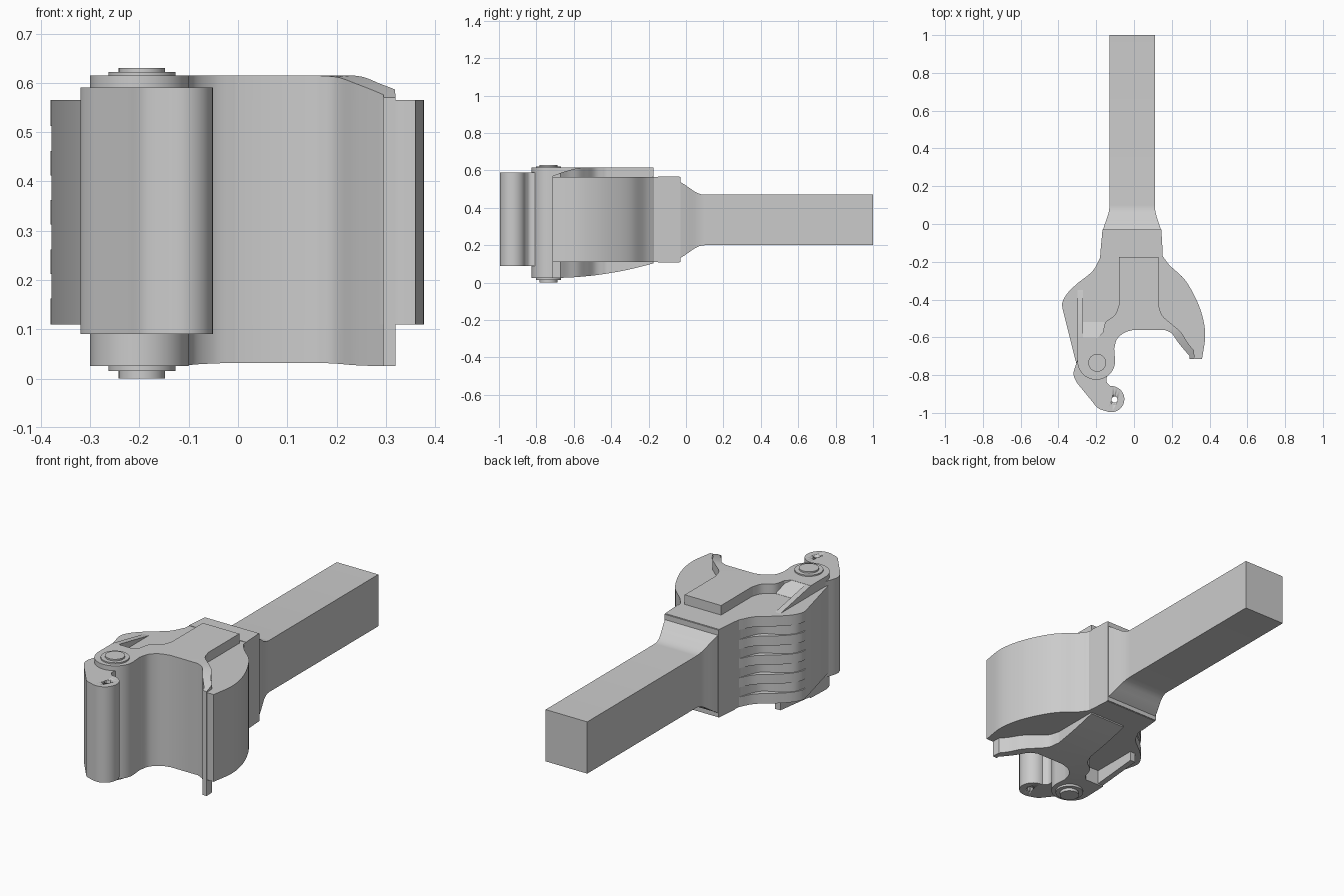
import bpy, bmesh, math
from mathutils import Vector

if "Cube" in bpy.data.objects:
    bpy.data.objects.remove(bpy.data.objects["Cube"])


def finish(name, bm):
    bmesh.ops.recalc_face_normals(bm, faces=bm.faces[:])
    me = bpy.data.meshes.new(name)
    bm.to_mesh(me)
    bm.free()
    ob = bpy.data.objects.new(name, me)
    bpy.context.collection.objects.link(ob)
    bpy.ops.object.select_all(action='DESELECT')
    ob.select_set(True)
    bpy.context.view_layer.objects.active = ob
    bpy.ops.object.shade_smooth_by_angle(angle=math.radians(30))
    return ob


def loft(name, rings):
    bm = bmesh.new()
    vs = [[bm.verts.new(p) for p in r] for r in rings]
    n = len(rings[0])
    for a, b in zip(vs, vs[1:]):
        for i in range(n):
            j = (i + 1) % n
            bm.faces.new((a[i], a[j], b[j], b[i]))
    caps = [bm.faces.new(vs[0]), bm.faces.new(vs[-1])]
    bmesh.ops.triangulate(bm, faces=caps)
    return finish(name, bm)


def prism(name, pts, z0, z1):
    """Extrude an xy outline; z0 and z1 may be functions of x, y."""
    f = lambda z: z if callable(z) else (lambda x, y: z)
    return loft(name, [[(x, y, f(z)(x, y)) for x, y in pts] for z in (z0, z1)])


def side_prism(name, pts, x0, x1):
    return loft(name, [[(x, y, z) for y, z in pts] for x in (x0, x1)])


def curve(pts, n=6):
    """Smooth Catmull-Rom run through the points."""
    p = [Vector(q) for q in pts]
    p = [2 * p[0] - p[1]] + p + [2 * p[-1] - p[-2]]
    out = []
    for a, b, c, d in zip(p, p[1:], p[2:], p[3:]):
        for i in range(n):
            t = i / n
            out.append(tuple(0.5 * (2 * b + (c - a) * t + (2 * a - 5 * b + 4 * c - d) * t * t
                                    + (3 * b - a - 3 * c + d) * t ** 3)))
    return out + [tuple(p[-2])]


def arc(cx, cy, r, a0, a1, n=20):
    return [(cx + r * math.cos(math.radians(a0 + (a1 - a0) * i / n)),
             cy + r * math.sin(math.radians(a0 + (a1 - a0) * i / n))) for i in range(n + 1)]


def line(a, b, n=8):
    return [(a[0] + (b[0] - a[0]) * i / n, a[1] + (b[1] - a[1]) * i / n) for i in range(n + 1)]


# Handle flaring into the head
rings = []
for y, t in [(1, 0), (.10, 0), (.085, .02), (.065, .10), (.045, .25), (.02, .5),
             (-.01, .80), (-.035, 1)]:
    xl, xr = -.13 - .035 * t, .11 + .033 * t
    zb, zt = .2 - .07 * t, .47 + .07 * t
    rings.append([(xl, y, zb), (xr, y, zb), (xr, y, zt), (xl, y, zt)])
loft("handle", rings)

# Head body: right jaw, inner throat and left flank
right = [(.145, -.03)] + curve([(.152, -.17), (.19, -.22), (.265, -.29), (.32, -.38),
                                (.36, -.48), (.377, -.59), (.36, -.715)])
throat = curve([(.295, -.70), (.24, -.635), (.20, -.58), (.16, -.56)]) \
    + curve([(0, -.56), (-.05, -.575), (-.09, -.61), (-.105, -.66)])
flank_outer = [(-.305, -.74)] + curve([(-.375, -.46), (-.38, -.42), (-.355, -.37), (-.30, -.315),
                                       (-.22, -.25), (-.18, -.18)]) + [(-.167, -.03)]
flank_inner = [(-.305, -.74)] + curve([(-.378, -.45), (-.36, -.385), (-.30, -.335), (-.235, -.30),
                                       (-.205, -.255), (-.18, -.18)]) + [(-.167, -.03)]
front = right + [(.325, -.715)] + throat + [(-.105, -.74)]
prism("head_core", front + flank_inner, .11, .565)

# Ribs on the left flank, separated by four grooves
flank = [(-.2, -.70)] + flank_outer[:-1] + [(-.14, -.18)]
edges = [.11] + [z + s for z in (.187, .287, .387, .487) for s in (-.025, .025)] + [.565]
for i in range(0, len(edges), 2):
    prism("flank_rib", flank, edges[i], edges[i + 1])

# Full-height jaw plate with pivot barrel; top drops at the tip, underside tapers rearward
plate = line((-.08, -.175), (.13, -.175), 4) + line((.13, -.19), (.13, -.42), 8) \
    + curve([(.13, -.43), (.15, -.485), (.20, -.53), (.25, -.575), (.285, -.63), (.318, -.67)]) \
    + [(.32, -.715), (.295, -.715)] + throat + arc(-.2, -.725, .1, 0, -180) \
    + [(-.30, -.6), (-.19, -.6)] + curve([(-.165, -.575), (-.15, -.52), (-.10, -.48), (-.08, -.43)]) \
    + line((-.08, -.42), (-.08, -.19), 8)


def plate_top(x, y):
    t = max(0, min(1, (-.555 - y) / .16)) if x > .1 else 0
    return .615 - .045 * t ** 1.4


def plate_bottom(x, y):
    return .025 + .078 * (max(0, y + .72) / .545) ** 2


prism("jaw_plate", plate, plate_bottom, plate_top)

# Sloped web and ramp beside the pivot
side_prism("pivot_web", [(-.66, .03), (-.35, .06), (-.35, .565), (-.6, .614), (-.66, .614)], -.30, -.27)
side_prism("pivot_ramp", [(-.62, .3), (-.52, .3), (-.52, .566), (-.6, .614), (-.62, .614)], -.275, -.155)

# Hinged link hooking forward from the pivot
link = curve([(-.30, -.72), (-.32, -.79), (-.305, -.835), (-.27, -.88), (-.225, -.935),
              (-.19, -.975), (-.135, -.995)]) \
    + arc(-.12, -.927, .069, -85, 85, 20) \
    + curve([(-.125, -.858), (-.145, -.835), (-.14, -.80), (-.11, -.765)]) + [(-.11, -.72)]
link_ob = prism("hinged_link", link, .09, .59)
cutter = prism("link_hole_cutter", arc(-.103, -.93, .016, 0, 345, 23), 0, .7)
mod = link_ob.modifiers.new("hole", 'BOOLEAN')
mod.object = cutter
mod.operation = 'DIFFERENCE'
mod.solver = 'EXACT'
bpy.context.view_layer.objects.active = link_ob
bpy.ops.object.modifier_apply(modifier=mod.name)
bpy.data.objects.remove(cutter)

# Pivot washers and pin
for z0, z1 in ((.015, .04), (.6, .622)):
    prism("pivot_washer", arc(-.195, -.735, .068, 0, 352.5, 47), z0, z1)
prism("pivot_pin", arc(-.195, -.735, .047, 0, 352.5, 47), 0, .63)
# Shoulder collar where the handle meets the head
prism("head_shoulder", [(-.167, -.035), (.145, -.035), (.152, -.15), (-.178, -.15)], .108, .567)
